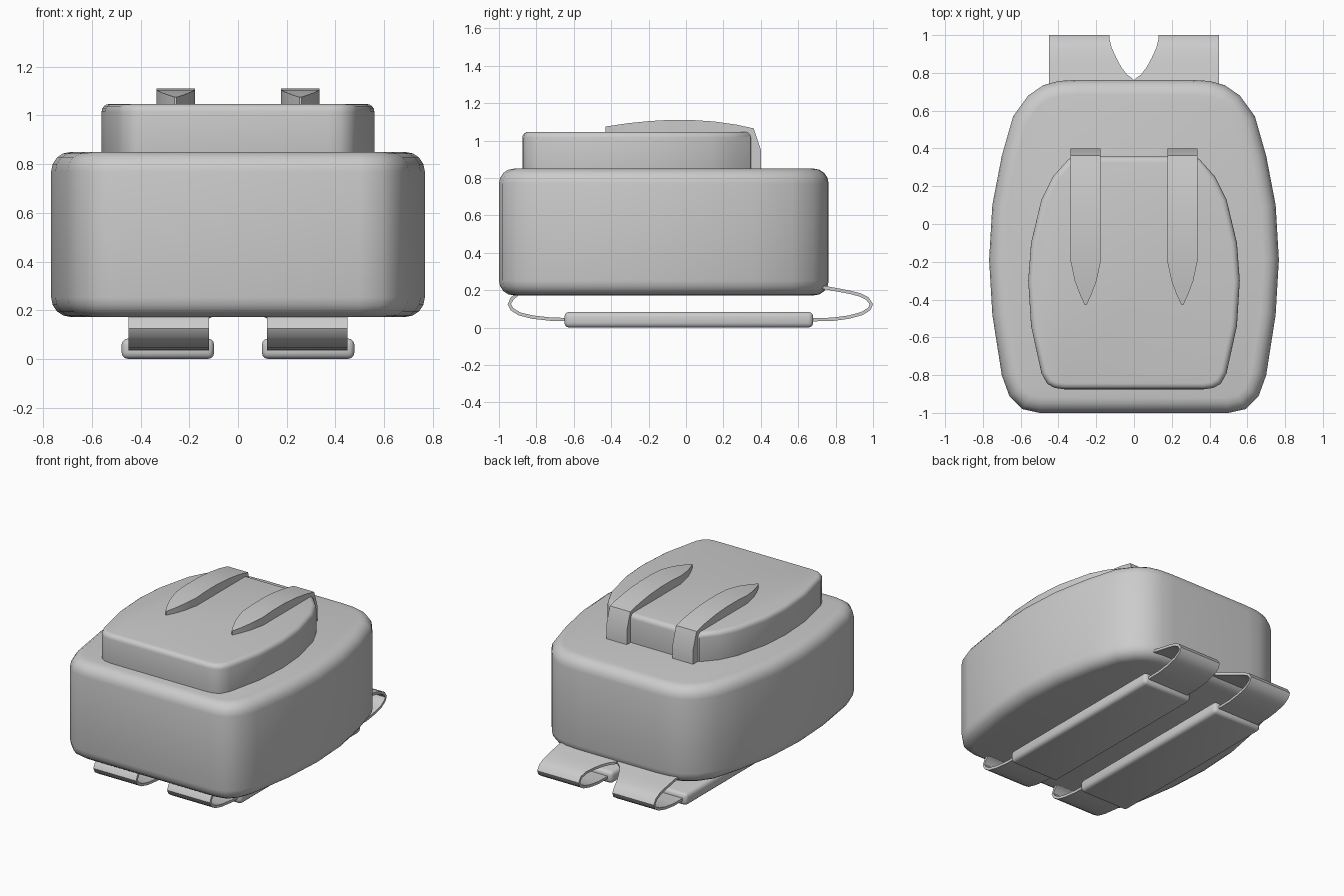
import bpy, bmesh
from math import radians

if "Cube" in bpy.data.objects:
    bpy.data.objects.remove(bpy.data.objects["Cube"])


def finish(name, bm, mods, angle=35):
    """Turn a bmesh into a named object, apply modifiers, shade smooth."""
    bmesh.ops.recalc_face_normals(bm, faces=bm.faces[:])
    me = bpy.data.meshes.new(name)
    bm.to_mesh(me)
    bm.free()
    ob = bpy.data.objects.new(name, me)
    bpy.context.collection.objects.link(ob)
    for kind, props in mods:
        m = ob.modifiers.new(kind.title(), kind)
        for k, v in props.items():
            setattr(m, k, v)
    bpy.ops.object.select_all(action='DESELECT')
    ob.select_set(True)
    bpy.context.view_layer.objects.active = ob
    if mods:
        bpy.ops.object.convert(target='MESH')
    bpy.ops.object.shade_smooth_by_angle(angle=radians(angle))
    return ob


def padded_block(name, half, z0, z1, bevel):
    """Extrude a half outline, mirrored across x, and round its rims."""
    outline = half + [(-x, y) for x, y in reversed(half)]
    bm = bmesh.new()
    face = bm.faces.new([bm.verts.new((x, y, z0)) for x, y in outline])
    ext = bmesh.ops.extrude_face_region(bm, geom=[face])
    verts = [g for g in ext['geom'] if isinstance(g, bmesh.types.BMVert)]
    bmesh.ops.translate(bm, verts=verts, vec=(0, 0, z1 - z0))
    return finish(name, bm, [('BEVEL', dict(
        width=bevel, segments=4, limit_method='ANGLE',
        angle_limit=radians(60), use_clamp_overlap=False))])


MIRROR = ('MIRROR', dict(use_axis=(True, False, False), use_mirror_merge=False))


def webbing(name, rows):
    """Thin mirrored ribbon through rows of (y, z, inner x)."""
    bm = bmesh.new()
    pairs = [(bm.verts.new((xi, y, z)), bm.verts.new((0.45, y, z)))
             for y, z, xi in rows]
    for (a, b), (c, d) in zip(pairs, pairs[1:]):
        bm.faces.new((a, b, d, c))
    return finish(name, bm, [
        ('SOLIDIFY', dict(thickness=0.018, offset=0)), MIRROR], 40)


# main bag
padded_block('main_bag', [
    (0.30, 0.763), (0.40, 0.757), (0.48, 0.735), (0.56, 0.68), (0.64, 0.57),
    (0.70, 0.36), (0.75, 0.10), (0.767, -0.19), (0.75, -0.48), (0.70, -0.80),
    (0.66, -0.91), (0.59, -0.98), (0.50, -1.0)], 0.172, 0.85, 0.08)

# raised front pocket
padded_block('front_pocket', [
    (0.27, 0.358), (0.345, 0.345), (0.43, 0.25), (0.49, 0.13), (0.545, -0.10),
    (0.56, -0.30), (0.545, -0.54), (0.49, -0.79), (0.46, -0.845),
    (0.42, -0.868), (0.37, -0.875)], 0.80, 1.047, 0.032)

# tapered closing straps over the pocket: outer y, z, inner y, z, half width
rows = [(-0.43, 1.075, -0.43, 1.03, 0.004), (-0.37, 1.084, -0.37, 1.03, 0.032),
        (-0.30, 1.094, -0.30, 1.03, 0.058), (-0.20, 1.104, -0.20, 1.03, 0.079),
        (-0.10, 1.11, -0.10, 1.03, 0.079), (0.03, 1.11, 0.03, 1.03, 0.079),
        (0.15, 1.102, 0.15, 1.03, 0.079), (0.27, 1.085, 0.27, 1.03, 0.079),
        (0.362, 1.065, 0.34, 1.03, 0.079), (0.40, 0.95, 0.34, 0.95, 0.079),
        (0.40, 0.84, 0.34, 0.84, 0.079)]
bm = bmesh.new()
rings = [[bm.verts.new(p) for p in (
    (0.256 - w, yo, zo), (0.256 + w, yo, zo),
    (0.256 + w, yi, zi), (0.256 - w, yi, zi))] for yo, zo, yi, zi, w in rows]
for r, s in zip(rings, rings[1:]):
    for i in range(4):
        j = (i + 1) % 4
        bm.faces.new((r[i], r[j], s[j], s[i]))
bm.faces.new(rings[0])
bm.faces.new(rings[-1])
finish('pocket_straps', bm, [MIRROR])

# padded shoulder straps
bm = bmesh.new()
bmesh.ops.create_cube(bm, size=1)
bmesh.ops.scale(bm, verts=bm.verts, vec=(0.38, 1.33, 0.084))
bmesh.ops.translate(bm, verts=bm.verts, vec=(0.288, 0.015, 0.042))
finish('shoulder_pads', bm, [
    ('BEVEL', dict(width=0.026, segments=3)), MIRROR])

# webbing loops joining the pads to the bag
webbing('lower_webbing', [
    (-0.60, 0.042, 0.12), (-0.72, 0.045, 0.12), (-0.82, 0.056, 0.12),
    (-0.89, 0.073, 0.12), (-0.93, 0.098, 0.12), (-0.945, 0.125, 0.12),
    (-0.93, 0.155, 0.12), (-0.90, 0.18, 0.12), (-0.84, 0.20, 0.12)])
webbing('upper_webbing', [
    (0.62, 0.042, 0.13), (0.78, 0.044, 0.13), (0.87, 0.056, 0.13),
    (0.94, 0.075, 0.13), (0.98, 0.10, 0.13), (0.991, 0.125, 0.13),
    (0.97, 0.155, 0.129), (0.93, 0.175, 0.118), (0.88, 0.188, 0.095),
    (0.83, 0.198, 0.068), (0.79, 0.205, 0.038), (0.765, 0.21, 0.004),
    (0.70, 0.222, 0.0)])
